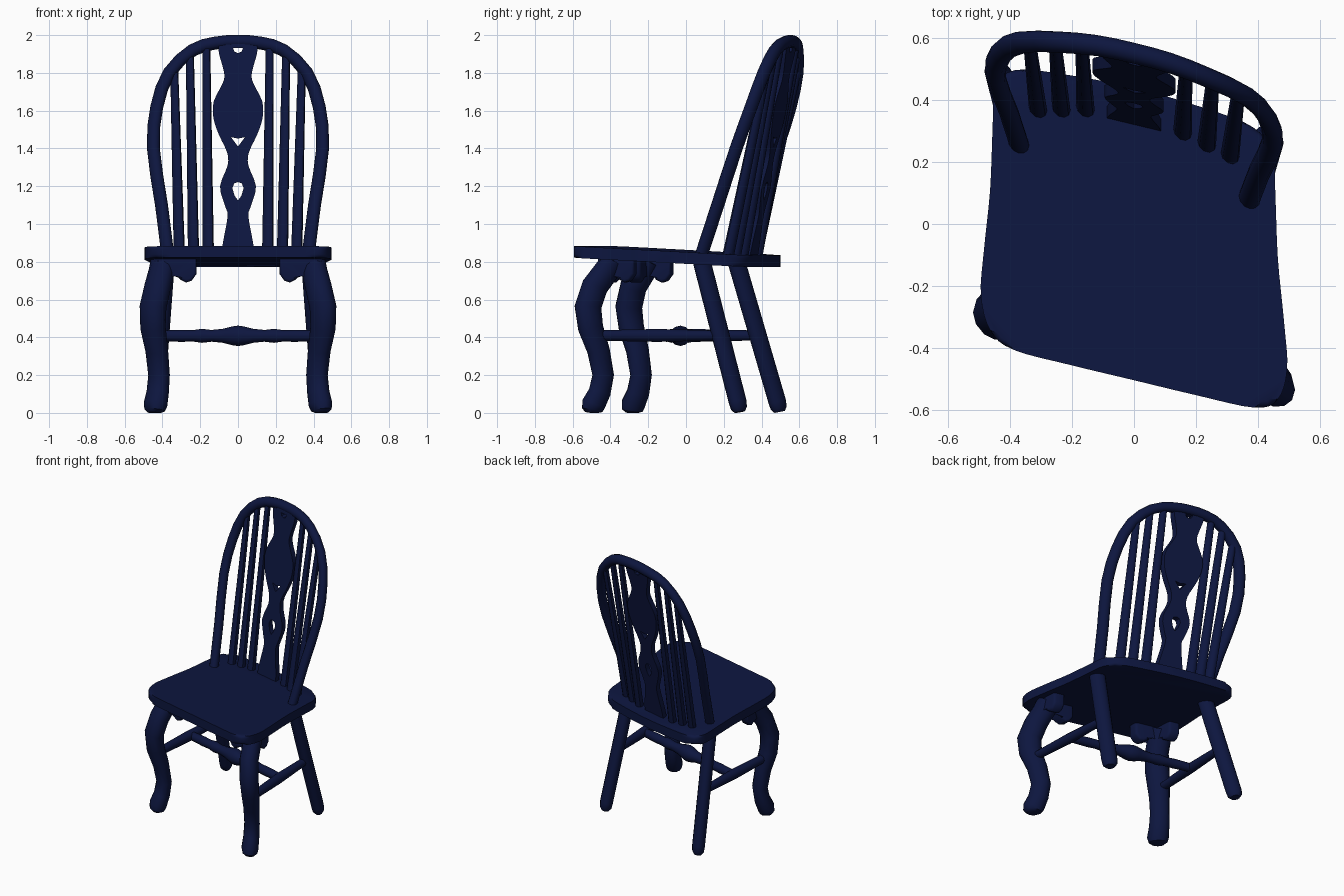
import bpy, bmesh, math
from mathutils import Vector

if "Cube" in bpy.data.objects:
    bpy.data.objects.remove(bpy.data.objects["Cube"])

SKEW = 0.24  # the whole chair is skewed: right side sits further forward
mat = bpy.data.materials.new("navy_paint")
mat.diffuse_color = (0.004, 0.008, 0.05, 1)
mat.use_nodes = True
mat.node_tree.nodes["Principled BSDF"].inputs["Base Color"].default_value = mat.diffuse_color


def finish(name, bm, angle=40):
    for v in bm.verts:
        v.co.y -= SKEW * v.co.x
        v.co.z = max(v.co.z, 0)
    bmesh.ops.recalc_face_normals(bm, faces=bm.faces)
    me = bpy.data.meshes.new(name)
    bm.to_mesh(me)
    bm.free()
    me.shade_smooth()
    me.set_sharp_from_angle(angle=math.radians(angle))
    me.materials.append(mat)
    ob = bpy.data.objects.new(name, me)
    bpy.context.collection.objects.link(ob)
    return ob


def smooth_path(pts, n, closed=False):
    """Catmull-Rom through points of any dimension."""
    pts = [Vector(p) for p in pts]
    m = len(pts)
    get = (lambda i: pts[i % m]) if closed else (lambda i: pts[min(max(i, 0), m - 1)])
    out = []
    for i in range(m if closed else m - 1):
        a, b, c, d = (get(i + k) for k in (-1, 0, 1, 2))
        for j in range(n):
            t = j / n
            out.append(0.5 * (2 * b + (c - a) * t + (2 * a - 5 * b + 4 * c - d) * t * t
                              + (3 * b - a - 3 * c + d) * t ** 3))
    if not closed:
        out.append(pts[-1])
    return out


def tube(name, path, ref=(0, 1, 0), sides=12):
    """Round bar through (x, y, z, radius) points."""
    bm = bmesh.new()
    ref = Vector(ref)
    P = [Vector(p[:3]) for p in path]
    rings = []
    for i, p in enumerate(path):
        tan = (P[min(i + 1, len(P) - 1)] - P[max(i - 1, 0)]).normalized()
        u = tan.cross(ref).normalized()
        w = u.cross(tan)
        rings.append([bm.verts.new(P[i] + p[3] * (u * math.cos(a) + w * math.sin(a)))
                      for a in (2 * math.pi * k / sides for k in range(sides))])
    for r, q in zip(rings, rings[1:]):
        for k in range(sides):
            bm.faces.new((r[k], r[(k + 1) % sides], q[(k + 1) % sides], q[k]))
    bm.faces.new(rings[0])
    bm.faces.new(rings[-1])
    return finish(name, bm)


def slab(name, outline, to3d, depth, bevel):
    """Extruded outline; to3d maps (u, v, depth) to chair space."""
    bm = bmesh.new()
    a = [bm.verts.new((p[0], p[1], -depth / 2)) for p in outline]
    b = [bm.verts.new((p[0], p[1], depth / 2)) for p in outline]
    n = len(a)
    caps = [bm.faces.new(a), bm.faces.new(b)]
    for i in range(n):
        bm.faces.new((a[i], a[(i + 1) % n], b[(i + 1) % n], b[i]))
    bmesh.ops.bevel(bm, geom=[e for f in caps for e in f.edges], offset=bevel,
                    segments=3, profile=0.5, affect='EDGES')
    for v in bm.verts:
        v.co = to3d(*v.co)
    return finish(name, bm)


# Seat: rounded shield outline, sloping down to the back
half = [(0, -0.505), (0.2, -0.505), (0.39, -0.5), (0.465, -0.455), (0.495, -0.35), (0.485, -0.2),
        (0.465, 0), (0.457, 0.2), (0.448, 0.33), (0.385, 0.405), (0.22, 0.43), (0, 0.44)]
outline = half + [(-x, y) for x, y in half[-2:0:-1]]
slab("seat", smooth_path(outline, 4, True),
     lambda x, y, d: Vector((x, y, 0.826 - 0.054 * y + d)), 0.062, 0.018)

# Bow of the back
arc = [(0.37, 0.165, 0.82), (0.405, 0.265, 1.1), (0.448, 0.373, 1.4), (0.43, 0.448, 1.62),
       (0.365, 0.5, 1.8), (0.24, 0.53, 1.92), (0.12, 0.548, 1.958)]
pts = arc + [(0, 0.552, 1.967)] + [(-x, y, z) for x, y, z in arc[::-1]]
tube("back_bow", smooth_path([(*p, 0.034) for p in pts], 2))

# Spindles
for s, side in ((1, "right"), (-1, "left")):
    for i, (xb, yb, xt, yt, zt) in enumerate([(0.31, 0.295, 0.338, 0.512, 1.83),
                                              (0.235, 0.315, 0.255, 0.528, 1.91),
                                              (0.157, 0.335, 0.168, 0.54, 1.95)]):
        tube(f"spindle_{side}_{i + 1}", [(s * xb, yb, 0.82, 0.03), (s * xt, yt, zt, 0.021)], sides=10)

# Pierced splat: filled 2D curve with holes, leaned back with the bow
prof = [(0.088, 0.82), (0.08, 0.9), (0.055, 1.04), (0.07, 1.1), (0.095, 1.2), (0.055, 1.31),
        (0.058, 1.38), (0.1, 1.47), (0.13, 1.56), (0.128, 1.65), (0.075, 1.76), (0.078, 1.82),
        (0.1, 1.9), (0.105, 1.955)]
right = smooth_path(prof, 3)
hole_halves = [[(0, 1.125), (0.018, 1.15), (0.03, 1.19), (0.02, 1.215), (0, 1.222)],
               [(0, 1.41), (0.015, 1.43), (0.037, 1.46), (0, 1.452)],
               [(0, 1.905), (0.018, 1.912), (0.027, 1.932), (0, 1.932)]]
loops = [list(right) + [Vector((-p[0], p[1])) for p in reversed(right)]]
loops += [h + [(-x, z) for x, z in h[-2:0:-1]] for h in hole_halves]
cu = bpy.data.curves.new("splat_outline", 'CURVE')
cu.dimensions, cu.fill_mode, cu.extrude = '2D', 'BOTH', 0.02
for loop in loops:
    sp = cu.splines.new('POLY')
    sp.points.add(len(loop) - 1)
    for q, p in zip(sp.points, loop):
        q.co = (p[0], p[1], 0, 1)
    sp.use_cyclic_u = True
tmp = bpy.data.objects.new("splat_outline", cu)
bpy.context.collection.objects.link(tmp)
bpy.context.view_layer.update()
bm = bmesh.new()
bm.from_mesh(tmp.to_mesh())
tmp.to_mesh_clear()
bpy.data.objects.remove(tmp)
bmesh.ops.remove_doubles(bm, verts=bm.verts, dist=1e-5)
for v in bm.verts:
    x, z, d = v.co
    v.co = (x, 0.345 + 0.18 * (z - 0.86) + d, z)
finish("back_splat", bm)

# Legs, ears and side stretchers
cabriole = [(0.40, -0.29, 0.81, 0.062), (0.405, -0.325, 0.75, 0.068), (0.425, -0.38, 0.67, 0.07),
            (0.45, -0.411, 0.56, 0.071), (0.45, -0.397, 0.45, 0.067), (0.43, -0.36, 0.33, 0.06),
            (0.418, -0.338, 0.2, 0.057), (0.425, -0.355, 0.11, 0.059), (0.437, -0.385, 0.045, 0.063),
            (0.441, -0.39, 0.015, 0.055), (0.442, -0.392, 0.0, 0.035)]
ear = [(-0.02, 0.83), (-0.02, 0.68), (0.04, 0.735), (0.075, 0.74), (0.1, 0.705), (0.13, 0.69),
       (0.16, 0.70), (0.185, 0.735), (0.185, 0.83)]
for s, side in ((1, "right"), (-1, "left")):
    tube(f"front_leg_{side}", [(s * x, y, z, r) for x, y, z, r in cabriole], sides=12)
    slab(f"ear_inner_{side}", ear,
         lambda u, v, d: Vector((s * (0.405 - u), -0.33 + d, v)), 0.075, 0.015)
    slab(f"ear_rear_{side}", ear,
         lambda u, v, d: Vector((s * (0.405 + d), -0.345 + u * 0.95, v)), 0.075, 0.015)
    tube(f"back_leg_{side}", [(s * 0.38, 0.17, 0.82, 0.047), (s * 0.437, 0.378, 0.06, 0.047),
                              (s * 0.439, 0.386, 0.025, 0.043), (s * 0.44, 0.39, 0.005, 0.028)])
    tube(f"side_stretcher_{side}", [(s * 0.445, -0.39, 0.41, 0.027), (s * 0.425, -0.05, 0.41, 0.034),
                                    (s * 0.41, 0.285, 0.41, 0.026)], ref=(0, 0, 1))

# Turned cross stretcher
turn = [(0.42, 0.028), (0.3, 0.032), (0.24, 0.03), (0.19, 0.037), (0.14, 0.031), (0.08, 0.037),
        (0.03, 0.05)]
turn += [(0, 0.054)] + [(-x, r) for x, r in turn[::-1]]
tube("cross_stretcher", [(x, -0.03, 0.408, r) for x, r in turn], ref=(0, 0, 1))
